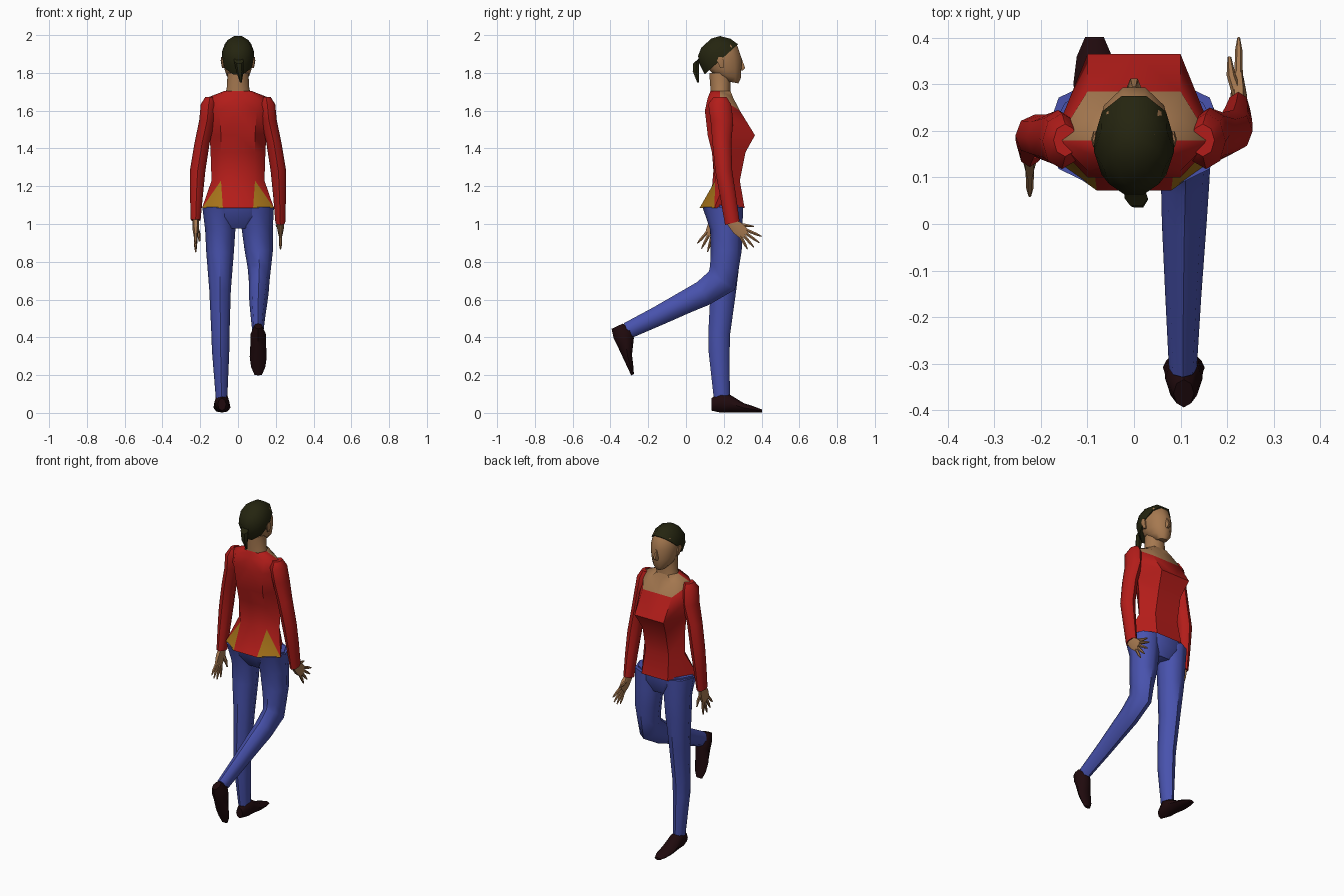
import bpy, bmesh, math
from mathutils import Matrix, Vector


def material(name, rgb):
    m = bpy.data.materials.new(name)
    m.diffuse_color = (*rgb, 1)
    return m


SKIN = material("skin", (0.38, 0.19, 0.08))
RED = material("red_cloth", (0.45, 0.012, 0.01))
BLUE = material("denim", (0.065, 0.085, 0.42))
YELLOW = material("yellow_cloth", (0.38, 0.17, 0.01))
HAIR = material("hair", (0.018, 0.018, 0.005))
LEATHER = material("dark_leather", (0.014, 0.003, 0.004))


def finish(name, bm, mats, angle=50):
    bmesh.ops.recalc_face_normals(bm, faces=bm.faces)
    me = bpy.data.meshes.new(name)
    bm.to_mesh(me)
    bm.free()
    for m in mats:
        me.materials.append(m)
    for p in me.polygons:
        p.use_smooth = True
    me.set_sharp_from_angle(angle=math.radians(angle))
    ob = bpy.data.objects.new(name, me)
    bpy.context.collection.objects.link(ob)
    return ob


def loft(name, tubes, mat, n=8, matrix=None):
    """Each tube is a list of elliptical sections (x, y, z, rx, r2, tilt about x)."""
    bm = bmesh.new()
    for sections in tubes:
        rings = []
        for x, y, z, rx, r2, tilt in sections:
            t = math.radians(tilt)
            ring = []
            for k in range(n):
                a = 2 * math.pi * k / n
                s = r2 * math.sin(a)
                ring.append(bm.verts.new((x + rx * math.cos(a), y + s * math.cos(t), z + s * math.sin(t))))
            rings.append(ring)
        for a, b in zip(rings, rings[1:]):
            for k in range(n):
                bm.faces.new((a[k], a[(k + 1) % n], b[(k + 1) % n], b[k]))
        bm.faces.new(rings[0])
        bm.faces.new(rings[-1])
    if matrix:
        bm.transform(matrix)
    return finish(name, bm, [mat])


# Shirt: half of the torso, mirrored; z, side x, back x, front x, back y, side y, front y
rows = [
    (1.085, 0.19, 0.08, 0.09, 0.072, 0.15, 0.31),
    (1.23, 0.14, 0.09, 0.08, 0.155, 0.21, 0.285),
    (1.38, 0.145, 0.09, 0.08, 0.137, 0.215, 0.315),
    (1.47, 0.15, 0.09, 0.10, 0.115, 0.21, 0.365),
    (1.60, 0.175, 0.10, 0.10, 0.10, 0.18, 0.285),
    (1.668, 0.165, 0.10, 0.07, 0.115, 0.18, 0.25),
    (1.705, 0.07, 0.045, 0.04, 0.13, 0.18, 0.235),
]
bm = bmesh.new()
grid = [[bm.verts.new(p) for p in ((0, yb, z), (xb, yb, z), (w, ys, z), (xf, yf, z), (0, yf, z))]
        for z, w, xb, xf, yb, ys, yf in rows]
for i in range(len(rows) - 1):
    for j in range(4):
        low = bm.faces.new((grid[i][j], grid[i][j + 1], grid[i + 1][j]))
        high = bm.faces.new((grid[i][j + 1], grid[i + 1][j + 1], grid[i + 1][j]))
        if i == 0 and j == 1:
            low.material_index = 2          # yellow hip gusset
        if (i == 4 and j == 3) or (i == 5 and j >= 2):
            low.material_index = 1          # bare neckline
        if (i == 4 and j >= 2) or (i == 5 and j >= 2):
            high.material_index = 1
shirt = finish("shirt", bm, [RED, SKIN, YELLOW])
shirt.modifiers.new("mirror", 'MIRROR')

# Neck and head
loft("head", [
    [(0, 0.185, 1.66, 0.085, 0.055, 0), (0, 0.182, 1.715, 0.06, 0.055, 0), (0, 0.18, 1.80, 0.055, 0.06, 0)],
    [(0, 0.235, 1.752, 0.03, 0.045, -10), (0, 0.215, 1.785, 0.06, 0.08, -10), (0, 0.205, 1.82, 0.072, 0.092, 0),
     (0, 0.193, 1.88, 0.08, 0.105, 0), (0, 0.187, 1.94, 0.072, 0.09, 0), (0, 0.19, 1.975, 0.045, 0.05, 0)],
], SKIN, 10)
loft("nose", [[(0, 0.285, 1.875, 0.007, 0.012, 0), (0, 0.295, 1.825, 0.015, 0.021, 0),
               (0, 0.288, 1.812, 0.012, 0.012, 0)]], SKIN, 6)
loft("ears", [[(s * 0.078, 0.19, 1.825, 0.006, 0.01, 0), (s * 0.083, 0.182, 1.865, 0.009, 0.02, 0),
               (s * 0.083, 0.182, 1.885, 0.006, 0.012, 0)] for s in (-1, 1)], SKIN, 6)

# Hair cap and ponytail
loft("hair", [[(0, 0.187, 1.872, 0.085, 0.125, 42), (0, 0.155, 1.91, 0.086, 0.112, 42),
               (0, 0.122, 1.942, 0.066, 0.083, 42), (0, 0.108, 1.958, 0.03, 0.038, 42)]], HAIR, 10)
loft("ponytail", [[(0.0, 0.085, 1.89, 0.02, 0.025, 55), (0.005, 0.055, 1.86, 0.025, 0.022, 30),
                   (0.01, 0.052, 1.81, 0.02, 0.019, 5), (0.015, 0.064, 1.75, 0.005, 0.006, 0)]], HAIR, 6)

# Sleeves: shared shoulder, then elbow and wrist per side
for side, s, elbow_y, wrist_y, wrist_z, tilt in (("left", -1, 0.19, 0.162, 1.02, -8), ("right", 1, 0.2, 0.245, 1.005, 15)):
    mid_y = (0.18 + elbow_y) / 2
    loft(side + "_sleeve", [[
        (s * 0.148, 0.18, 1.672, 0.025, 0.035, 0), (s * 0.155, 0.178, 1.635, 0.042, 0.06, 0),
        (s * 0.163, mid_y, 1.55, 0.042, 0.06, 0), (s * 0.19, mid_y, 1.43, 0.04, 0.05, 0),
        (s * 0.214, elbow_y, 1.28, 0.041, 0.045, 0), (s * 0.22, (elbow_y + wrist_y) / 2, 1.15, 0.034, 0.042, tilt),
        (s * 0.224, wrist_y, wrist_z, 0.026, 0.04, tilt)]], RED)


def hand(name, x, y, z, tilt, s):
    def along(p, t, d):
        return (p[0], p[1] + d * math.sin(math.radians(t)), p[2] - d * math.cos(math.radians(t)))

    w = (x, y, z)
    palm_end = along(w, tilt, 0.085)
    tubes = [[(*along(w, tilt, -0.03), 0.018, 0.025, tilt), (*along(w, tilt, 0.035), 0.018, 0.04, tilt),
              (*palm_end, 0.011, 0.036, tilt)]]
    for k, length in enumerate((0.065, 0.08, 0.085, 0.075)):
        t = tilt + (k - 1.5) * 13
        off = (k - 1.5) * 0.018
        r = math.radians(tilt)
        base = (x, palm_end[1] + off * math.cos(r), palm_end[2] + off * math.sin(r))
        tubes.append([(*along(base, t, -0.015), 0.009, 0.01, t), (*along(base, t, length * 0.6), 0.008, 0.008, t),
                      (*along(base, t, length), 0.003, 0.003, t)])
    # thumb, set towards the body
    t = tilt + 35
    tubes.append([(*along(w, t, 0.02), 0.012, 0.014, t), (x - s * 0.016, *along(w, t, 0.07)[1:], 0.01, 0.01, t),
                  (x - s * 0.02, *along(w, t, 0.11)[1:], 0.004, 0.004, t)])
    loft(name, tubes, SKIN, 6)


hand("left_hand", -0.224, 0.16, 1.015, -22, -1)
hand("right_hand", 0.225, 0.25, 1.0, 48, 1)

# Trousers: seat, straight left leg, bent right leg
loft("trouser_seat", [[(0, 0.195, 1.10, 0.183, 0.112, 0), (0, 0.202, 1.04, 0.175, 0.1, 0),
                       (0, 0.212, 0.975, 0.10, 0.06, 0)]], BLUE, 10)
loft("left_leg", [[(-0.097, 0.195, 1.09, 0.092, 0.108, 0), (-0.094, 0.213, 0.97, 0.08, 0.085, 0),
                   (-0.095, 0.21, 0.85, 0.073, 0.08, 0), (-0.095, 0.198, 0.65, 0.057, 0.068, 0),
                   (-0.093, 0.176, 0.42, 0.048, 0.058, 0), (-0.092, 0.175, 0.33, 0.046, 0.056, 0),
                   (-0.087, 0.19, 0.07, 0.03, 0.042, 0)]], BLUE)
loft("right_leg", [[(0.098, 0.195, 1.09, 0.092, 0.108, 0), (0.102, 0.213, 0.97, 0.082, 0.085, 0),
                    (0.11, 0.213, 0.86, 0.075, 0.082, 0), (0.113, 0.203, 0.77, 0.062, 0.076, -8),
                    (0.112, 0.19, 0.70, 0.055, 0.084, -35), (0.11, 0.09, 0.632, 0.052, 0.068, -62),
                    (0.108, 0.0, 0.588, 0.048, 0.061, -64), (0.106, -0.15, 0.512, 0.039, 0.052, -64),
                    (0.105, -0.31, 0.435, 0.03, 0.044, -64)]], BLUE)

# Shoes: same shape, the right one tipped with the raised foot
shoe = [(0, 0.0, 0.045, 0.022, 0.033, 90), (0, 0.05, 0.056, 0.04, 0.055, 90), (0, 0.095, 0.05, 0.041, 0.048, 90),
        (0, 0.17, 0.027, 0.045, 0.025, 90), (0, 0.225, 0.018, 0.038, 0.016, 90), (0, 0.267, 0.01, 0.02, 0.008, 90)]
for side, pos, pitch in (("left", (-0.085, 0.135, 0), 0), ("right", (0.107, -0.405, 0.44), -65)):
    loft(side + "_shoe", [shoe], LEATHER, 8,
         Matrix.Translation(Vector(pos)) @ Matrix.Rotation(math.radians(pitch), 4, 'X'))
